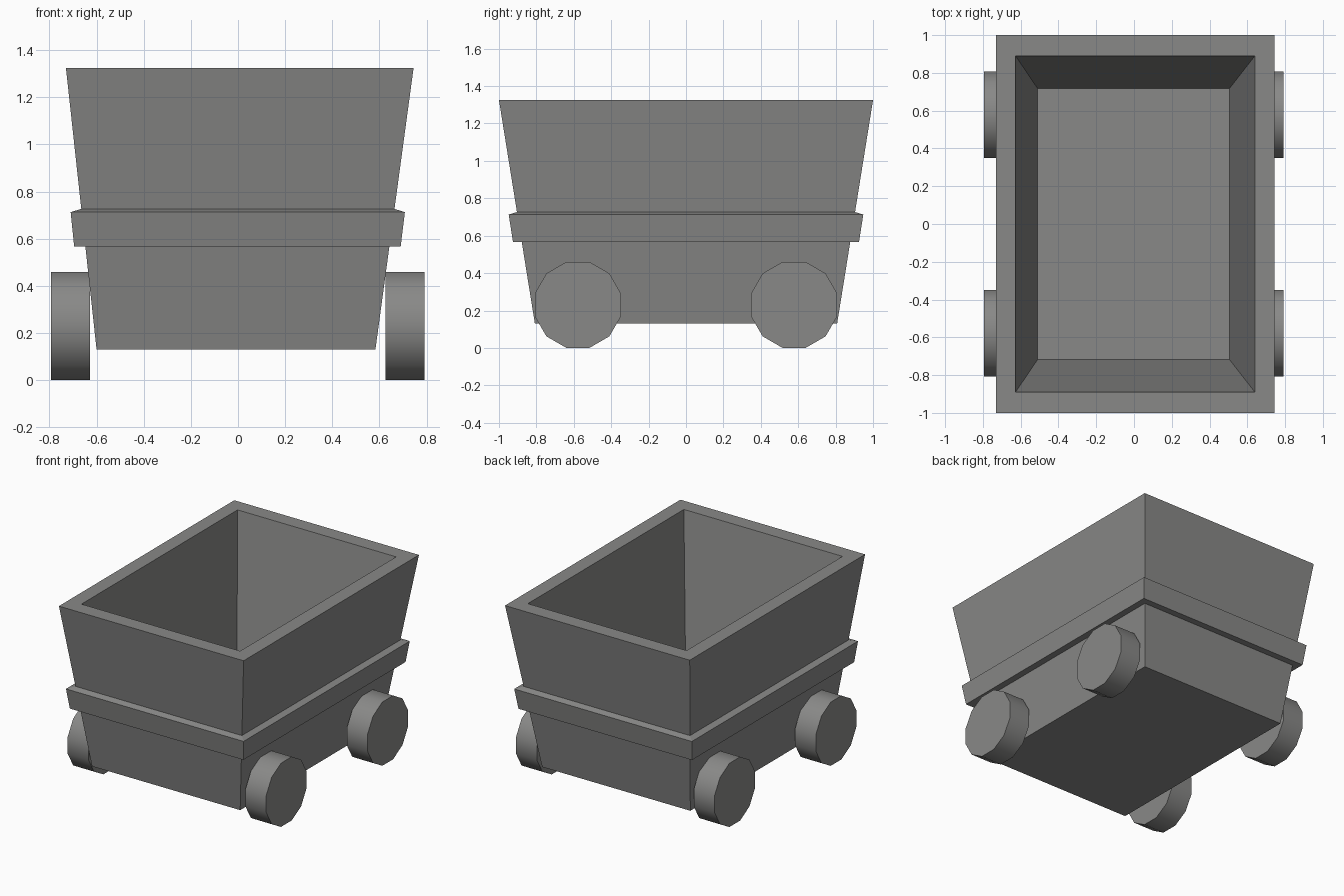
import bpy, bmesh, math
from mathutils import Matrix

if "Cube" in bpy.data.objects:
    bpy.data.objects.remove(bpy.data.objects["Cube"])

grey = bpy.data.materials.new("cart grey")
grey.diffuse_color = (0.25, 0.25, 0.245, 1)
grey.use_nodes = True
grey.node_tree.nodes["Principled BSDF"].inputs["Base Color"].default_value = grey.diffuse_color


def finish(bm, name):
    bmesh.ops.recalc_face_normals(bm, faces=bm.faces)
    mesh = bpy.data.meshes.new(name)
    bm.to_mesh(mesh)
    bm.free()
    mesh.materials.append(grey)
    obj = bpy.data.objects.new(name, mesh)
    bpy.context.collection.objects.link(obj)
    return obj


def loft(name, rects, cyclic=False):
    """Skin rectangles (x0, x1, half_y, z); cap the ends or close into a ring."""
    bm = bmesh.new()
    loops = [[bm.verts.new(p) for p in
              ((x0, -y, z), (x1, -y, z), (x1, y, z), (x0, y, z))]
             for x0, x1, y, z in rects]
    pairs = list(zip(loops, loops[1:]))
    if cyclic:
        pairs.append((loops[-1], loops[0]))
    else:
        bm.faces.new(loops[0])
        bm.faces.new(loops[-1])
    for a, b in pairs:
        for i in range(4):
            j = (i + 1) % 4
            bm.faces.new((a[i], a[j], b[j], b[i]))
    return finish(bm, name)


# Hollow tapered tub: outside bottom, outside rim, inside rim, inside floor
loft("tub", [(-0.60, 0.583, 0.808, 0.13),
             (-0.73, 0.745, 1.0, 1.325),
             (-0.627, 0.64, 0.89, 1.325),
             (-0.51, 0.505, 0.717, 0.26)])

# Raised band around the tub, with a sloped top edge
loft("band", [(-0.63, 0.625, 0.86, 0.566),
              (-0.695, 0.69, 0.925, 0.566),
              (-0.71, 0.708, 0.948, 0.713),
              (-0.663, 0.662, 0.902, 0.727),
              (-0.64, 0.635, 0.88, 0.727)], cyclic=True)

# Four twelve-sided wheels with flats at the top and bottom
for side, x in (("left", -0.711), ("right", 0.708)):
    for end, y in (("front", -0.578), ("back", 0.578)):
        bm = bmesh.new()
        turn = Matrix.Rotation(math.pi / 2, 4, 'Y') @ Matrix.Rotation(math.radians(15), 4, 'Z')
        bmesh.ops.create_cone(bm, cap_ends=True, segments=12, radius1=0.238,
                              radius2=0.238, depth=0.166,
                              matrix=Matrix.Translation((x, y, 0.23)) @ turn)
        # Keep the flats upright whatever the starting angle of the cone
        wheel = finish(bm, f"{end}_{side}_wheel")
        bpy.ops.object.select_all(action='DESELECT')
        wheel.select_set(True)
        bpy.context.view_layer.objects.active = wheel
        bpy.ops.object.shade_smooth_by_angle(angle=math.radians(40))
